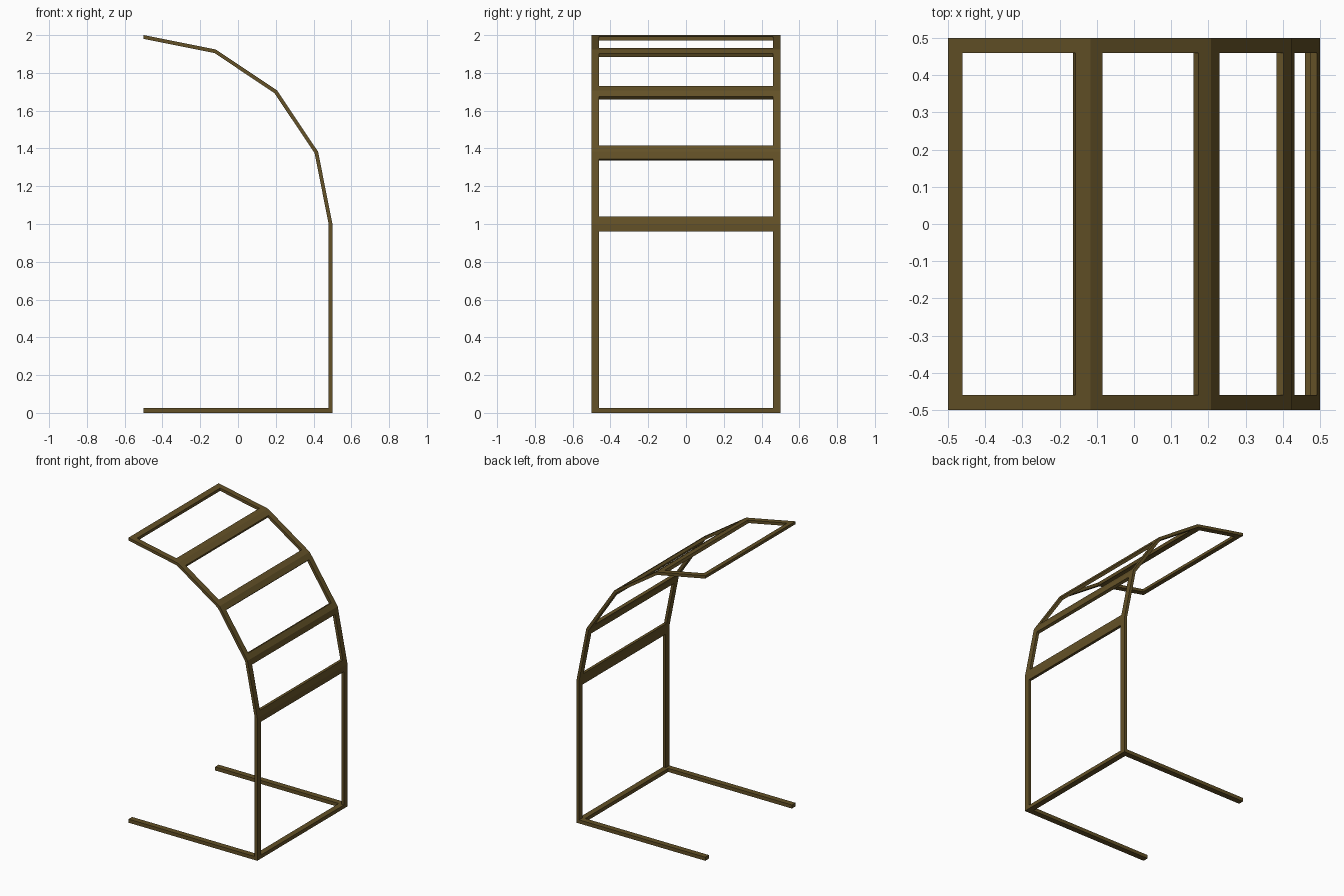
import bpy, bmesh, math
from mathutils import Vector

if "Cube" in bpy.data.objects:
    bpy.data.objects.remove(bpy.data.objects["Cube"])

W, T, BASE_T = 0.04, 0.02, 0.025   # bar width, bar thickness, base thickness

mat = bpy.data.materials.new("olive_brown")
mat.diffuse_color = (0.125, 0.082, 0.02, 1)
mat.use_nodes = True
mat.node_tree.nodes["Principled BSDF"].inputs["Base Color"].default_value = mat.diffuse_color


def strip(name, outer, inner, y0, y1):
    """Solid band between two xz polylines, running from y0 to y1."""
    bm = bmesh.new()
    rings = [[bm.verts.new((p[0], y, p[1]))
              for p, y in ((o, y0), (o, y1), (i, y1), (i, y0))]
             for o, i in zip(outer, inner)]
    for a, b in zip(rings, rings[1:]):
        for k in range(4):
            m = (k + 1) % 4
            bm.faces.new((a[k], a[m], b[m], b[k]))
    bm.faces.new(rings[0])
    bm.faces.new(rings[-1])
    bmesh.ops.recalc_face_normals(bm, faces=bm.faces)
    me = bpy.data.meshes.new(name)
    bm.to_mesh(me)
    bm.free()
    me.materials.append(mat)
    ob = bpy.data.objects.new(name, me)
    bpy.context.collection.objects.link(ob)


def arc(r):
    return [Vector((-0.5 + r * math.cos(a), 1 + r * math.sin(a)))
            for a in (math.radians(22.5 * i) for i in range(5))]


# Side profile: floor bar, upright, then a four-segment quarter arch
outer = [Vector((-0.5, 0)), Vector((0.5, 0))] + arc(1.0)
inner = [Vector((-0.5, BASE_T)), Vector((0.5 - T, BASE_T))] + arc(1.0 - T)

# Two side rails
for side, y in (("front", -0.5), ("back", 0.5 - W)):
    strip(side + "_side_rail", outer, inner, y, y + W)


def step(pts, i, j):
    return pts[i] + (pts[j] - pts[i]).normalized() * W


# Folded crossbars at each arch joint, single bar at the free top end
for i in range(2, 7):
    bands = []
    for pts in (outer, inner):
        band = [step(pts, i, i - 1), pts[i]]
        if i < 6:
            band.append(step(pts, i, i + 1))
        bands.append(band)
    strip(f"crossbar_{i - 1}", bands[0], bands[1], -0.5 + W, 0.5 - W)

# Floor crossbar
strip("floor_crossbar", [(0.5 - W, 0), (0.5, 0)],
      [(0.5 - W, BASE_T), (0.5, BASE_T)], -0.5 + W, 0.5 - W)
